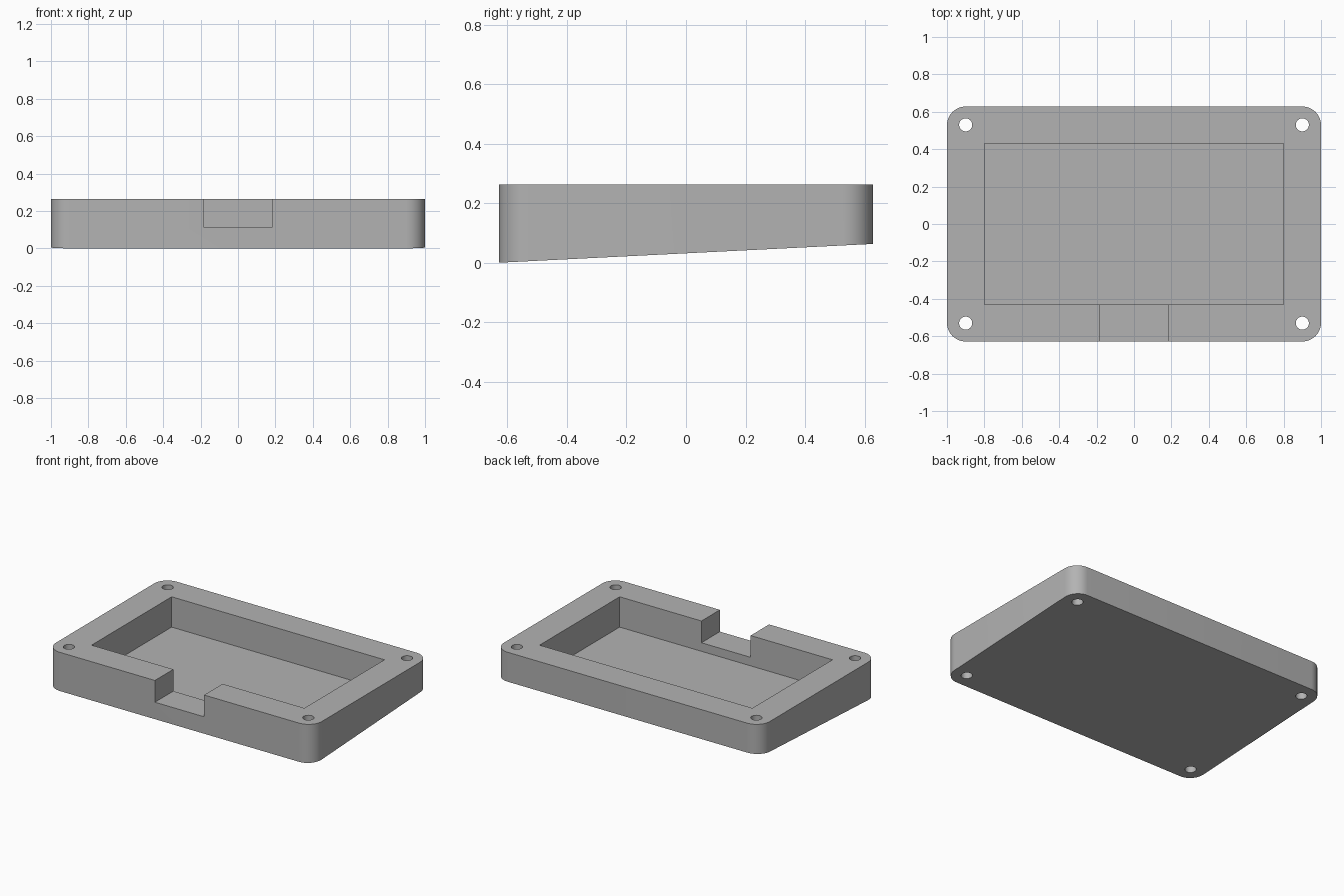
import bpy
import bmesh
from math import cos, sin, pi, radians

cube = bpy.data.objects.get("Cube")
if cube:
    bpy.data.objects.remove(cube, do_unlink=True)

HALF_X, HALF_Y, TOP = 1.0, 0.628, 0.263
BACK_LIFT = 0.063        # height of the underside at the back edge
RADIUS = 0.1             # corner rounding
FLOOR, NOTCH_FLOOR = 0.057, 0.115

grey = bpy.data.materials.new("plain grey")
grey.use_nodes = True
grey.diffuse_color = (0.45, 0.45, 0.45, 1)
grey.node_tree.nodes["Principled BSDF"].inputs["Base Color"].default_value = grey.diffuse_color


def prism(name, outline, bottom, top):
    """Extrude an outline upwards; bottom is a function of y."""
    bm = bmesh.new()
    low = [bm.verts.new((x, y, bottom(y))) for x, y in outline]
    high = [bm.verts.new((x, y, top)) for x, y in outline]
    bm.faces.new(low[::-1])
    bm.faces.new(high)
    n = len(outline)
    for i in range(n):
        j = (i + 1) % n
        bm.faces.new((low[i], low[j], high[j], high[i]))
    mesh = bpy.data.meshes.new(name)
    bm.to_mesh(mesh)
    bm.free()
    mesh.materials.append(grey)
    obj = bpy.data.objects.new(name, mesh)
    bpy.context.collection.objects.link(obj)
    return obj


def arc(cx, cy, r, start, sweep, steps):
    return [(cx + r * cos(start + sweep * i / steps), cy + r * sin(start + sweep * i / steps))
            for i in range(steps + 1)]


def rectangle(x0, x1, y0, y1):
    return [(x0, y0), (x1, y0), (x1, y1), (x0, y1)]


# Rounded tray body with a sloping underside
corners = [(1, 1), (-1, 1), (-1, -1), (1, -1)]
outline = []
for k, (sx, sy) in enumerate(corners):
    outline += arc(sx * (HALF_X - RADIUS), sy * (HALF_Y - RADIUS), RADIUS, k * pi / 2, pi / 2, 12)
tray = prism("tray_body", outline, lambda y: BACK_LIFT * (y + HALF_Y) / (2 * HALF_Y), TOP)

# Pocket, front notch and corner screw holes
cutters = [
    prism("pocket_cutter", rectangle(-0.8, 0.8, -0.43, 0.43), lambda y: FLOOR, 0.5),
    prism("notch_cutter", rectangle(-0.185, 0.185, -0.8, -0.4), lambda y: NOTCH_FLOOR, 0.5),
]
for sx, sy in corners:
    circle = arc(sx * 0.9, sy * 0.53, 0.035, 0, 2 * pi, 32)[:-1]
    cutters.append(prism("screw_hole_cutter", circle, lambda y: -0.2, 0.5))

bpy.context.view_layer.objects.active = tray
for cutter in cutters:
    cutter.hide_render = True
    cut = tray.modifiers.new(cutter.name, "BOOLEAN")
    cut.operation = "DIFFERENCE"
    cut.solver = "EXACT"
    cut.object = cutter
    bpy.ops.object.modifier_apply(modifier=cut.name)
    bpy.data.objects.remove(cutter, do_unlink=True)

# Smooth rounded corners and holes, crisp edges elsewhere
bpy.ops.object.select_all(action="DESELECT")
tray.select_set(True)
bpy.ops.object.shade_smooth_by_angle(angle=radians(30))
